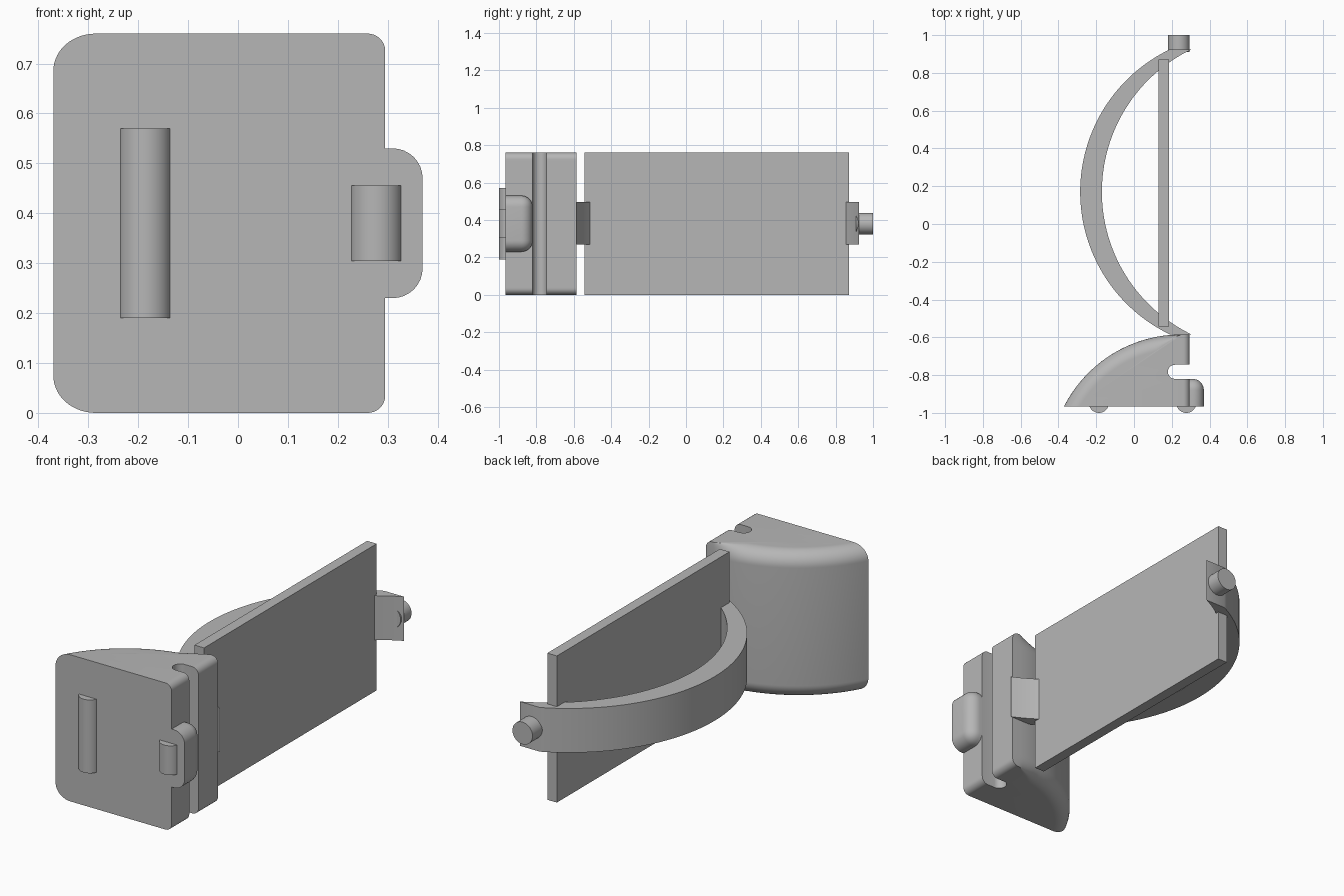
import bpy, bmesh
from math import sin, cos, pi, asin, sqrt, radians
from mathutils import Matrix, Vector

if "Cube" in bpy.data.objects:
    bpy.data.objects.remove(bpy.data.objects["Cube"])

grey = bpy.data.materials.new("light_grey")
grey.use_nodes = True
colour = (0.47, 0.47, 0.47, 1)
grey.diffuse_color = colour
grey.node_tree.nodes["Principled BSDF"].inputs["Base Color"].default_value = colour

HEIGHT = 0.76
MID = HEIGHT / 2


def finish(name, bm):
    bmesh.ops.recalc_face_normals(bm, faces=bm.faces)
    mesh = bpy.data.meshes.new(name)
    bm.to_mesh(mesh)
    bm.free()
    obj = bpy.data.objects.new(name, mesh)
    bpy.context.collection.objects.link(obj)
    mesh.materials.append(grey)
    bpy.ops.object.select_all(action='DESELECT')
    obj.select_set(True)
    bpy.context.view_layer.objects.active = obj
    bpy.ops.object.shade_smooth_by_angle(angle=radians(30))
    return obj


def loft(name, rings):
    bm = bmesh.new()
    loops = [[bm.verts.new(p) for p in ring] for ring in rings]
    for low, high in zip(loops, loops[1:]):
        for i in range(len(low)):
            j = (i + 1) % len(low)
            bm.faces.new((low[i], low[j], high[j], high[i]))
    bm.faces.new(loops[0][::-1])
    bm.faces.new(loops[-1])
    return finish(name, bm)


def box(lo, hi):
    lo, hi = Vector(lo), Vector(hi)
    bm = bmesh.new()
    size = hi - lo
    bmesh.ops.create_cube(bm, size=1, matrix=Matrix.Translation((lo + hi) / 2) @ Matrix.Diagonal((*size, 1)))
    return bm


def cylinder(name, centre, radius, depth, turn=0):
    bm = bmesh.new()
    bmesh.ops.create_cone(bm, cap_ends=True, segments=48, radius1=radius, radius2=radius, depth=depth,
                          matrix=Matrix.Translation(centre) @ Matrix.Rotation(turn, 4, 'X'))
    return finish(name, bm)


# Head block: curved back, side slot, rounded upper and lower edges
FRONT, SIDE = -0.965, 0.295
BACK_R, BACK_X, BACK_Y = 0.696, 0.25, -1.281
BIG, SMALL = 0.075, 0.035


def head_ring(z, depth):
    inset = BIG - sqrt(max(0, BIG**2 - (BIG - depth)**2))
    gap = max(0, SMALL - depth)
    side = SIDE - SMALL + sqrt(SMALL**2 - gap**2)
    pts = [(side, FRONT), (side, -0.82)]
    for i in range(13):
        a = -pi / 2 - pi * i / 12
        pts.append((0.217 + 0.0375 * cos(a), -0.7825 + 0.0375 * sin(a)))
    pts += [(side, -0.745), (side, BACK_Y + BACK_R)]
    end = pi - asin((FRONT - BACK_Y) / (BACK_R - inset))
    for i in range(33):
        a = pi / 2 + (end - pi / 2) * i / 32
        fade = min(1, max(0, -cos(a) * BACK_R / 0.15))
        r = BACK_R - inset * fade
        pts.append((BACK_X + r * cos(a), BACK_Y + r * sin(a)))
    return [(x, y, z) for x, y in pts]


depths = [BIG * (1 - cos(pi / 2 * i / 14)) for i in range(15)]
rings = [head_ring(d, d) for d in depths]
rings += [head_ring(HEIGHT - d, d) for d in reversed(depths)]
loft("head_block", rings)

# Rounded side tab, square where it meets the front and the block
bm = box((0.27, FRONT, 0.23), (0.37, -0.82, 0.53))
flat = [f for f in bm.faces if f.normal.y < -0.5 or f.normal.x < -0.5]
edges = [e for e in bm.edges if not any(f in flat for f in e.link_faces)]
bmesh.ops.bevel(bm, geom=edges, offset=0.06, segments=8, profile=0.5, affect='EDGES')
finish("side_tab", bm)

# Half-round ribs on the front
cylinder("long_front_rib", (-0.186, -0.947, MID), 0.053, 0.38)
cylinder("short_front_rib", (0.277, -0.947, MID), 0.053, 0.152)

# Flat panel
finish("panel", box((0.13, -0.542, 0), (0.185, 0.872, HEIGHT)))

# Bowed arm: the same arc shifted sideways makes the inner edge
ARM_R, ARM_Y, HALF = 0.837, 0.17, 0.755
span = asin(HALF / ARM_R)
angles = [pi - span + 2 * span * i / 64 for i in range(65)]
outer = [(0.552 + ARM_R * cos(a), ARM_Y + ARM_R * sin(a)) for a in angles]
outline = outer + [(x + 0.115, y) for x, y in reversed(outer)]
loft("bowed_arm", [[(x, y, z) for x, y in outline] for z in (0.268, 0.497)])

# Round pin at the far end of the arm
cylinder("end_pin", (0.2375, 0.955, MID), 0.0575, 0.09, pi / 2)
